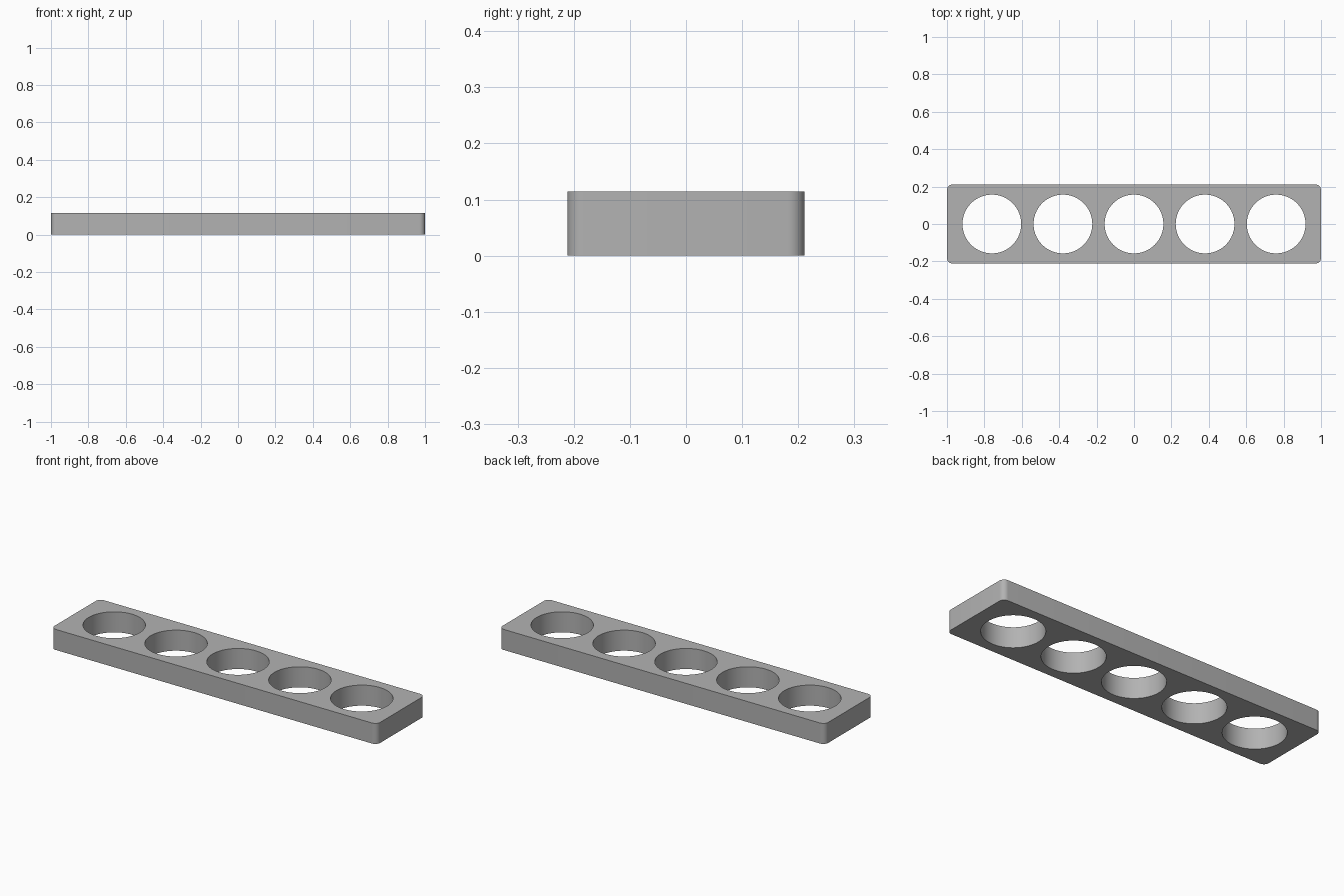
import bpy
import bmesh
from math import radians

LENGTH, WIDTH, HEIGHT = 2.0, 0.423, 0.114
CORNER_RADIUS = 0.03
HOLE_RADIUS, HOLE_SPACING, HOLE_COUNT = 0.157, 0.38, 5

if "Cube" in bpy.data.objects:
    bpy.data.objects.remove(bpy.data.objects["Cube"], do_unlink=True)

# Plain grey material
grey = bpy.data.materials.new("grey")
grey.use_nodes = True
colour = (0.448, 0.448, 0.448, 1)
grey.diffuse_color = colour
grey.node_tree.nodes["Principled BSDF"].inputs["Base Color"].default_value = colour

# Flat bar with rounded vertical corners
bpy.ops.mesh.primitive_cube_add(size=1, location=(0, 0, HEIGHT / 2))
bar = bpy.context.object
bar.name = "holder_bar"
bar.scale = (LENGTH, WIDTH, HEIGHT)
bpy.ops.object.transform_apply(location=True, scale=True)
bar.data.materials.append(grey)
bm = bmesh.new()
bm.from_mesh(bar.data)
upright = [e for e in bm.edges
           if abs(e.verts[0].co.z - e.verts[1].co.z) > HEIGHT / 2]
bmesh.ops.bevel(bm, geom=upright, offset=CORNER_RADIUS, segments=8,
                profile=0.5, affect='EDGES')
bm.to_mesh(bar.data)
bm.free()

# Row of round through-holes
for i in range(HOLE_COUNT):
    x = (i - (HOLE_COUNT - 1) / 2) * HOLE_SPACING
    bpy.ops.mesh.primitive_cylinder_add(vertices=96, radius=HOLE_RADIUS,
                                        depth=HEIGHT * 3,
                                        location=(x, 0, HEIGHT / 2))
    cutter = bpy.context.object
    cutter.name = f"hole_cutter_{i + 1}"
    cutter.hide_render = True
    cutter.data.materials.append(grey)
    bpy.ops.object.select_all(action='DESELECT')
    bar.select_set(True)
    bpy.context.view_layer.objects.active = bar
    cut = bar.modifiers.new("hole", 'BOOLEAN')
    cut.operation = 'DIFFERENCE'
    cut.solver = 'EXACT'
    cut.object = cutter
    bpy.ops.object.modifier_apply(modifier=cut.name)
    bpy.data.objects.remove(cutter, do_unlink=True)

# Smooth round walls, crisp rims
bpy.ops.object.shade_smooth_by_angle(angle=radians(30))
